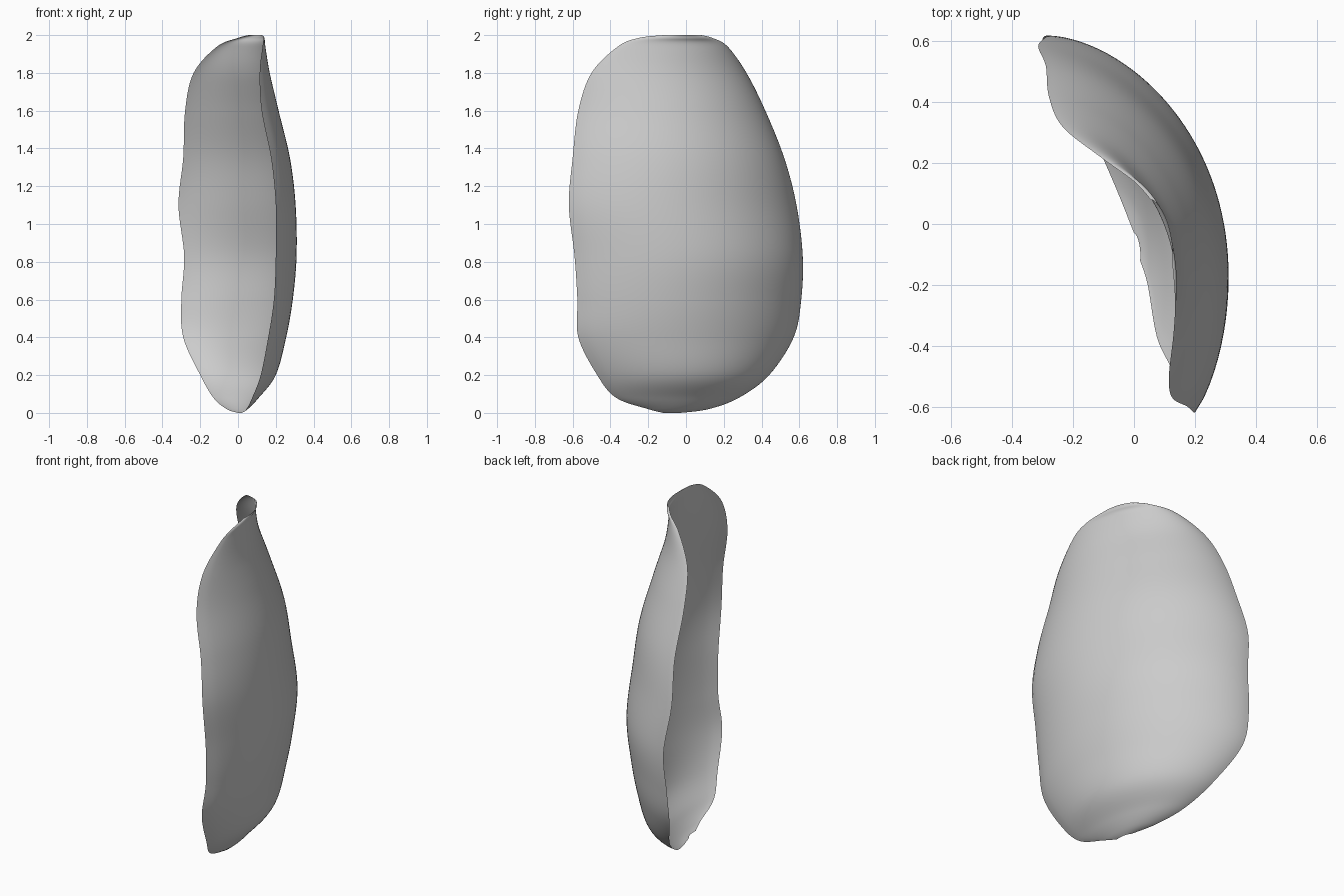
import bpy
import bmesh

STEPS = 8      # rows between two stations
COLUMNS = 48   # divisions from front edge to back edge

# Stations from top to bottom:
# height, front edge y, front edge x, back edge y, back edge x, outermost x
stations = [
    (2.0, -.12, .125, .08, .055, .127),
    (1.985, -.25, .135, .14, 0, .14),
    (1.94, -.36, .13, .22, -.11, .145),
    (1.8, -.5, .115, .32, -.235, .168),
    (1.6, -.57, .125, .42, -.28, .215),
    (1.35, -.6, .175, .52, -.29, .275),
    (1.1, -.62, .2, .585, -.315, .305),
    (.83, -.59, .2, .618, -.285, .31),
    (.6, -.575, .19, .61, -.3, .29),
    (.4, -.57, .16, .57, -.29, .255),
    (.2, -.47, .12, .44, -.2, .2),
    (.08, -.37, .075, .28, -.13, .11),
    (.02, -.2, .045, .12, -.06, .052),
    (0, -.12, .02, -.03, 0, .021),
]


def smooth_value(a, b, c, d, t):
    """Catmull-Rom value between b and c."""
    return b + t / 2 * (c - a + t * (2 * a - 5 * b + 4 * c - d
                                     + t * (3 * (b - c) + d - a)))


def smooth_rows(table, steps):
    """Refine the stations into many evenly flowing rows."""
    rows = []
    last = len(table) - 1
    for i in range(last):
        near = [table[min(max(i + k, 0), last)] for k in (-1, 0, 1, 2)]
        for step in range(steps):
            rows.append([smooth_value(*values, step / steps)
                         for values in zip(*near)])
    rows.append(list(table[last]))
    return rows


def bow(s):
    """Cross-section bulge, fullest towards the back edge."""
    return s ** .9 * (1 - s) ** .53


def row_points(row, spacing):
    """Bow one level outwards until it just touches its outermost x."""
    z, front_y, front_x, back_y, back_x, outer_x = row
    chord = [front_x + (back_x - front_x) * s for s in spacing]
    depth = min((outer_x - x) / bow(s)
                for x, s in zip(chord, spacing) if 0 < s < 1)
    return [(x + depth * bow(s), front_y + (back_y - front_y) * s, z)
            for x, s in zip(chord, spacing)]


def make_material(name, colour):
    material = bpy.data.materials.new(name)
    material.use_nodes = True
    material.diffuse_color = colour
    shader = material.node_tree.nodes["Principled BSDF"]
    shader.inputs["Base Color"].default_value = colour
    return material


cube = bpy.data.objects.get("Cube")
if cube:
    bpy.data.objects.remove(cube, do_unlink=True)

# Columns crowd together at the strongly curled back edge
spacing = [1 - (1 - j / COLUMNS) ** 1.8 for j in range(COLUMNS + 1)]

# Thin curved shell, skinned from row to row
bm = bmesh.new()
grid = [[bm.verts.new(point) for point in row_points(row, spacing)]
        for row in smooth_rows(stations, STEPS)]
for upper, lower in zip(grid, grid[1:]):
    for j in range(COLUMNS):
        bm.faces.new((upper[j], lower[j], lower[j + 1], upper[j + 1]))
for face in bm.faces:
    face.smooth = True

mesh = bpy.data.meshes.new("curved_shell")
bm.to_mesh(mesh)
bm.free()
mesh.materials.append(make_material("light grey", (.6, .6, .6, 1)))
shell = bpy.data.objects.new("curved_shell", mesh)
bpy.context.collection.objects.link(shell)
